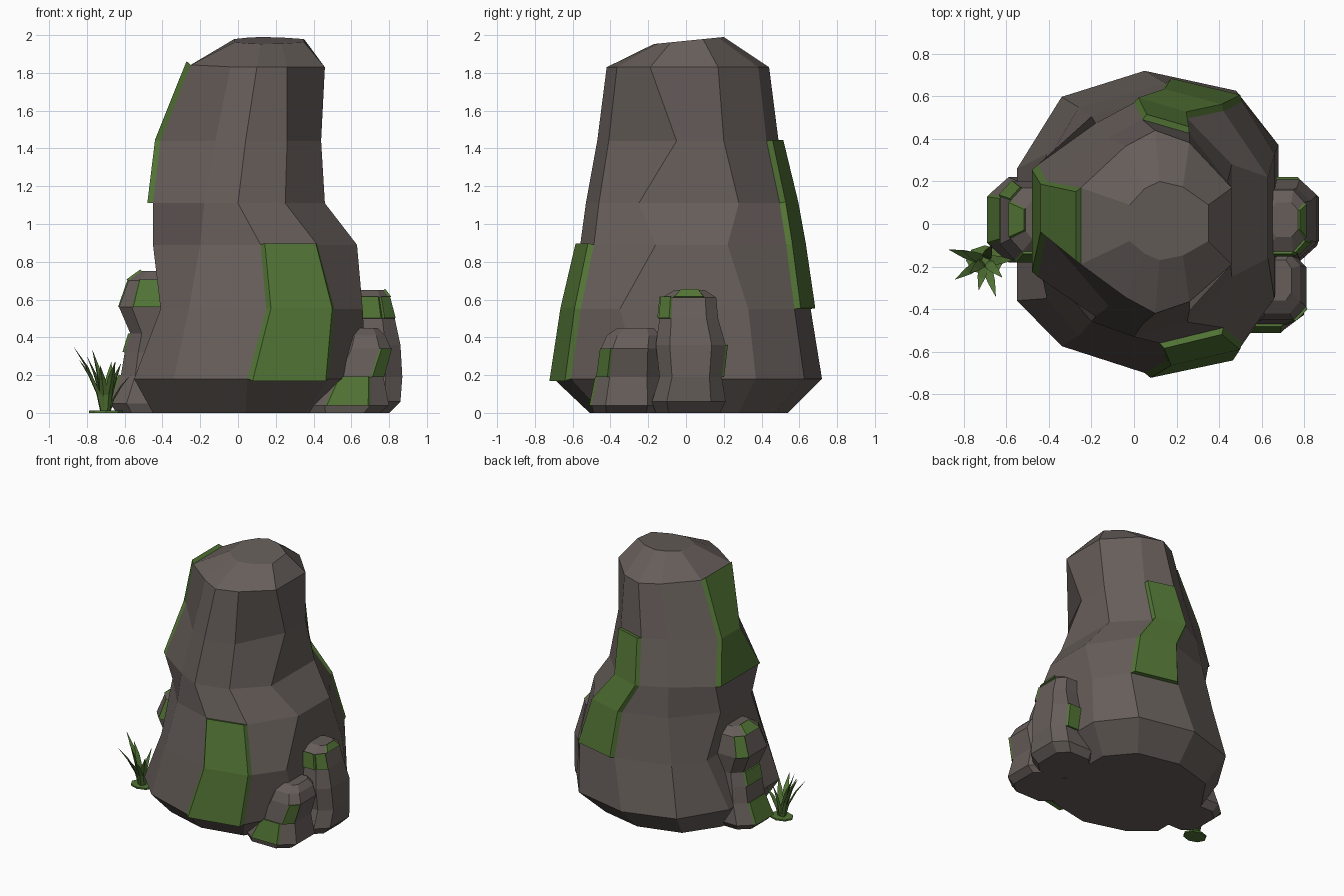
import bpy
import math
from mathutils import Vector

old = bpy.data.objects.get("Cube")
if old:
    bpy.data.objects.remove(old, do_unlink=True)


def material(name, rgb):
    m = bpy.data.materials.new(name)
    m.use_nodes = True
    m.diffuse_color = (*rgb, 1)
    m.node_tree.nodes["Principled BSDF"].inputs["Base Color"].default_value = (*rgb, 1)
    return m


STONE = material("warm grey stone", (0.133, 0.111, 0.102))
MOSS = material("moss green", (0.085, 0.175, 0.036))


def make(name, verts, faces, mat):
    me = bpy.data.meshes.new(name)
    me.from_pydata([tuple(v) for v in verts], [], faces)
    me.materials.append(mat)
    ob = bpy.data.objects.new(name, me)
    bpy.context.collection.objects.link(ob)
    return ob


def strip_faces(rows, cols):
    """Quads joining rows of points into a closed tube."""
    out = []
    for r in range(rows - 1):
        for c in range(cols):
            d = (c + 1) % cols
            out.append((r * cols + c, r * cols + d, (r + 1) * cols + d, (r + 1) * cols + c))
    return out


def loft(name, rings, mat=STONE):
    """Faceted solid from stacked rings, closed flat at both ends."""
    n = len(rings[0])
    faces = strip_faces(len(rings), n)
    faces.append(tuple(reversed(range(n))))
    faces.append(tuple(range((len(rings) - 1) * n, len(rings) * n)))
    make(name, [p for ring in rings for p in ring], faces, mat)
    return rings


def moss(name, rings, col, low, high, thick=0.012, inset=0.05):
    """Raised patch with sloped rims over one column of stone faces."""
    nxt = (col + 1) % len(rings[0])
    pairs = [(ring[col], ring[nxt]) for ring in rings]
    normals = [(d - a).cross(c - b).normalized() for (a, b), (c, d) in zip(pairs, pairs[1:])]
    sections = []
    for r in range(low, high + 1):
        a, b = pairs[r]
        out = (normals[r - 1] + normals[min(r, len(normals) - 1)]).normalized() * thick
        side = (b - a) * inset
        sections.append([a, a + out + side, b + out - side, b])
    loft(name, sections, MOSS)


# Main boulder: ten-sided rings, each with
# height, x range, y range, x of the three middle corner pairs,
# y of the left-hand corners, and y shift of the right-hand corners
levels = [(0, -0.45, 0.52, -0.51, 0.54, -0.28, 0.04, 0.36, -0.2, 0.28, -0.08),
          (0.18, -0.55, 0.68, -0.70, 0.72, -0.34, 0.05, 0.48, -0.25, 0.37, -0.11),
          (0.55, -0.41, 0.66, -0.64, 0.66, -0.26, 0.15, 0.51, -0.35, 0.33, 0),
          (0.89, -0.45, 0.63, -0.56, 0.61, -0.2, 0.12, 0.42, -0.16, 0.22, 0),
          (1.11, -0.45, 0.46, -0.53, 0.57, -0.18, 0, 0.25, -0.25, 0.28, 0),
          (1.44, -0.41, 0.44, -0.47, 0.49, -0.12, 0.04, 0.26, -0.05, 0.2, 0),
          (1.83, -0.25, 0.46, -0.42, 0.44, -0.04, 0.1, 0.26, -0.19, 0.17, 0),
          (1.97, -0.02, 0.35, -0.17, 0.2, 0.05, 0.12, 0.23, -0.08, 0.09, 0)]
rings = []
for z, x0, x1, y0, y1, xa, xb, xc, ya, yb, shift in levels:
    ring = [(x1, ya), (x1, yb), (xc, y1 * 0.87), (xb, y1), (xa, y1 * 0.83),
            (x0, yb + shift), (x0, ya + shift), (xa, y0 * 0.82), (xb, y0), (xc, y0 * 0.87)]
    rings.append([Vector((x, y, z)) for x, y in ring])
# Crown tilts up toward the back, its shoulder toward the right
for p in rings[-1]:
    p.z += 0.1 * p.y
for p in rings[-2]:
    p.z -= 0.05 * min(p.x, 0)
boulder = loft("boulder", rings)
moss("front_moss", boulder, 8, 1, 3, 0.03)
moss("back_moss", boulder, 2, 2, 5, 0.03)
moss("right_moss", boulder, 5, 4, 6, 0.03)

# Small stones: chamfered square outline at each height
octagon = [(1, -0.6), (1, 0.6), (0.55, 1), (-0.55, 1),
           (-1, 0.6), (-1, -0.6), (-0.55, -1), (0.55, -1)]


def small_stone(name, levels):
    """Each level is height, x range, y range."""
    return loft(name, [[Vector(((x0 + x1) / 2 + u * (x1 - x0) / 2,
                                (y0 + y1) / 2 + v * (y1 - y0) / 2, z)) for u, v in octagon]
                       for z, x0, x1, y0, y1 in levels])


tall = small_stone("left_tall_stone", [
    (0, 0.5, 0.8, -0.16, 0.18), (0.06, 0.48, 0.86, -0.18, 0.21),
    (0.19, 0.48, 0.87, -0.14, 0.19), (0.36, 0.5, 0.86, -0.16, 0.21),
    (0.5, 0.54, 0.83, -0.14, 0.17), (0.61, 0.57, 0.8, -0.13, 0.16),
    (0.65, 0.64, 0.77, -0.06, 0.1)])
moss("tall_stone_moss_top", tall, 0, 5, 6)
moss("tall_stone_moss_corner", tall, 7, 4, 5)
moss("tall_stone_moss_front", tall, 6, 4, 5)
moss("tall_stone_moss_back", tall, 2, 2, 3)

short = small_stone("left_short_stone", [
    (0, 0.38, 0.75, -0.49, -0.14), (0.04, 0.36, 0.8, -0.5, -0.13),
    (0.19, 0.46, 0.77, -0.47, -0.14), (0.34, 0.54, 0.81, -0.45, -0.14),
    (0.41, 0.57, 0.78, -0.42, -0.14), (0.45, 0.62, 0.74, -0.36, -0.17)])
moss("short_stone_moss_low", short, 6, 1, 2)
moss("short_stone_moss_side", short, 7, 2, 3)

slim = small_stone("right_stone", [
    (0, -0.64, -0.3, -0.16, 0.18), (0.05, -0.68, -0.28, -0.18, 0.22),
    (0.2, -0.62, -0.28, -0.15, 0.2), (0.32, -0.6, -0.28, -0.14, 0.19),
    (0.42, -0.57, -0.3, -0.15, 0.18), (0.56, -0.63, -0.33, -0.17, 0.2),
    (0.7, -0.58, -0.34, -0.13, 0.17), (0.75, -0.51, -0.36, -0.07, 0.11)])
moss("right_stone_moss_low", slim, 4, 1, 2)
moss("right_stone_moss_middle", slim, 4, 3, 4)
moss("right_stone_moss_front", slim, 6, 5, 6)
moss("right_stone_moss_back", slim, 3, 5, 6)
moss("right_stone_moss_top", slim, 4, 6, 7)

# Grass tuft: flat pad and bent tapering blades
root = Vector((-0.7, -0.17, 0))
loft("grass_pad", [[root + Vector((0.09 * math.cos(a * math.tau / 8),
                                   0.07 * math.sin(a * math.tau / 8), z))
                    for a in range(8)] for z in (0, 0.012)], MOSS)


def blade(name, tip):
    flat = Vector((tip[0], tip[1], 0))
    ahead = flat.normalized()
    across = Vector((-ahead.y, ahead.x, 0))
    sections = []
    for f, width in ((0, 0.016), (0.35, 0.023), (0.7, 0.018), (1, 0.001)):
        p = root + flat * (0.12 + 0.88 * f ** 1.8) + Vector((0, 0, tip[2] * f))
        sections.append([p - across * width, p + ahead * width * 0.5, p + across * width])
    loft(name, sections, MOSS)


tips = [(-0.17, 0.05, 0.35), (-0.14, -0.09, 0.28), (-0.1, 0.04, 0.3), (-0.03, -0.14, 0.25),
        (0.05, -0.17, 0.27), (0.08, -0.08, 0.26), (0.13, 0.0, 0.2), (0.03, 0.07, 0.27),
        (-0.07, -0.06, 0.33)]
for i, tip in enumerate(tips):
    blade(f"grass_blade_{i + 1}", tip)
